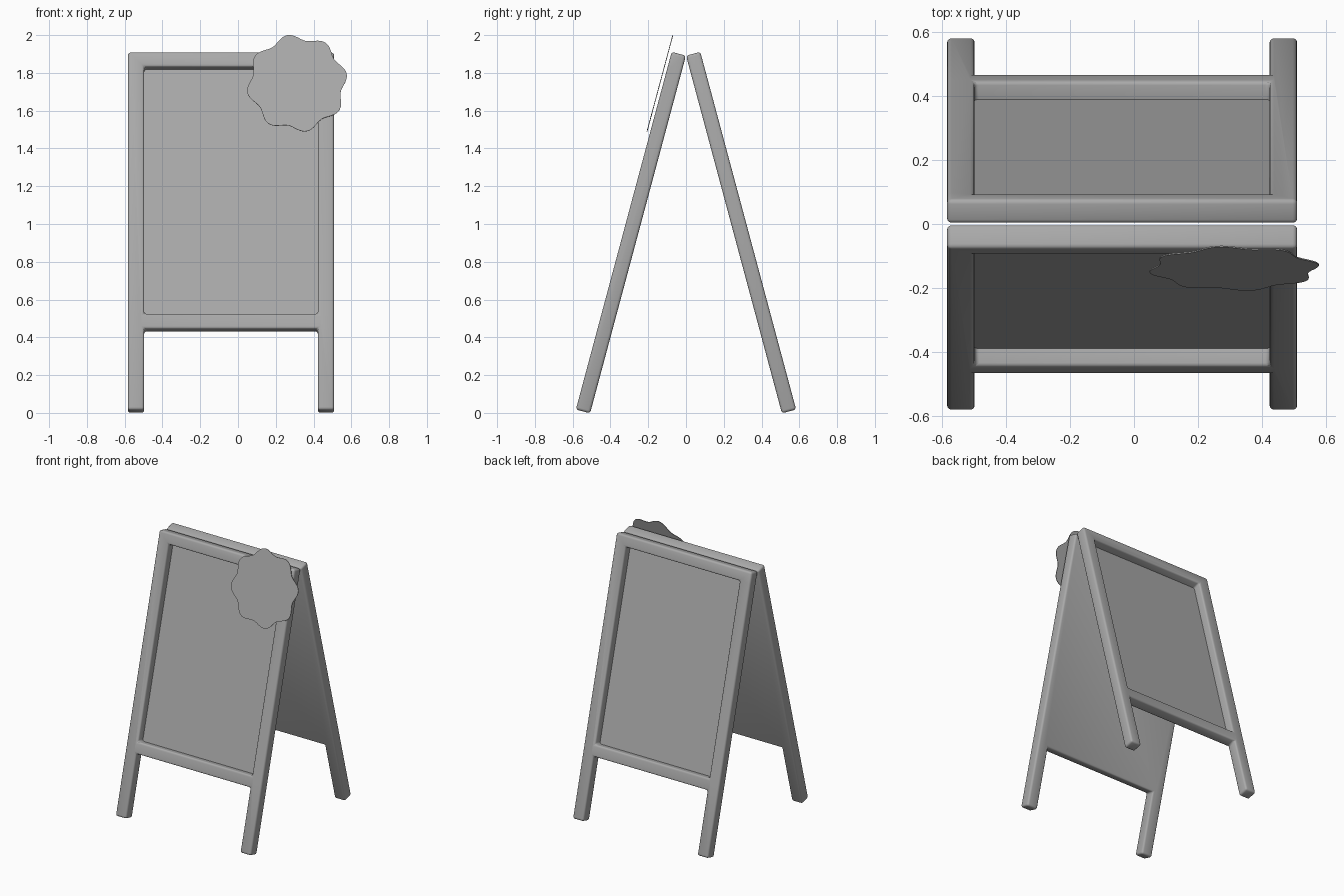
import bpy, bmesh
from math import radians, sin, cos, pi

cube = bpy.data.objects.get("Cube")
if cube:
    bpy.data.objects.remove(cube, do_unlink=True)

LEAN = radians(15)
THICK, RECESS = 0.078, 0.06
CENTRE_X = -0.037

grey = bpy.data.materials.new("plain grey")
grey.use_nodes = True
grey.diffuse_color = (0.4, 0.4, 0.4, 1)
grey.node_tree.nodes["Principled BSDF"].inputs["Base Color"].default_value = (0.4, 0.4, 0.4, 1)


def finish(name, bm, location, turn=0):
    bmesh.ops.recalc_face_normals(bm, faces=bm.faces)
    mesh = bpy.data.meshes.new(name)
    bm.to_mesh(mesh)
    bm.free()
    mesh.materials.append(grey)
    obj = bpy.data.objects.new(name, mesh)
    bpy.context.collection.objects.link(obj)
    obj.location = location
    obj.rotation_euler = (-LEAN, 0, turn)
    bpy.ops.object.select_all(action="DESELECT")
    obj.select_set(True)
    bpy.context.view_layer.objects.active = obj
    bpy.ops.object.shade_smooth_by_angle(angle=radians(35))
    return obj


def board(name, y, turn):
    """Framed board with two legs and a sunken writing panel."""
    xs = (-0.546, -0.46, 0.46, 0.546)
    zs = (0, 0.445, 0.527, 1.88, 1.96)
    bm = bmesh.new()
    grid = [[bm.verts.new((x, 0, z)) for x in xs] for z in zs]
    panel = None
    for r in range(len(zs) - 1):
        for c in range(len(xs) - 1):
            if (r, c) == (0, 1):
                continue  # gap between the legs
            face = bm.faces.new((grid[r][c], grid[r][c + 1],
                                 grid[r + 1][c + 1], grid[r + 1][c]))
            if (r, c) == (2, 1):
                panel = face

    # solid back, extruded from a copy of the front sheet
    sheet = list(bm.faces)
    copy = bmesh.ops.duplicate(bm, geom=list(bm.verts) + list(bm.edges) + sheet)["geom"]
    back = [f for f in copy if isinstance(f, bmesh.types.BMFace)]
    bmesh.ops.translate(bm, verts=list({v for f in back for v in f.verts}), vec=(0, THICK, 0))
    rims = [e for e in bm.edges if e.is_boundary]
    bmesh.ops.bridge_loops(bm, edges=rims)

    # sunken panel
    floor = bmesh.ops.extrude_discrete_faces(bm, faces=[panel])["faces"][0]
    bmesh.ops.translate(bm, verts=floor.verts, vec=(0, RECESS, 0))
    bmesh.ops.recalc_face_normals(bm, faces=bm.faces)

    # join coplanar faces, then round every edge but the panel's rim
    bmesh.ops.dissolve_limit(bm, angle_limit=radians(2), verts=bm.verts, edges=bm.edges)
    floor_edges = {e for e in bm.edges
                   if all(abs(v.co.y - RECESS) < 1e-4 for v in e.verts)}
    sharp = [e for e in bm.edges if e not in floor_edges
             and e.calc_face_angle(0) > radians(30)]
    bmesh.ops.bevel(bm, geom=sharp, offset=0.014, segments=3, profile=0.5,
                    affect="EDGES", clamp_overlap=True)
    return finish(name, bm, (CENTRE_X, y, 0.018), turn)


board("front_board", -0.583, 0)
board("back_board", 0.583, pi)

# Thin wavy badge floating just ahead of the front board
bm = bmesh.new()
COUNT, LOBES = 128, 8
outline = []
for i in range(COUNT):
    a = 2 * pi * i / COUNT
    r = 0.252 + 0.016 * cos(LOBES * (a - radians(101)))
    outline.append(bm.verts.new((r * cos(a), -0.002, r * sin(a))))
front = bm.faces.new(outline)
extruded = bmesh.ops.extrude_face_region(bm, geom=[front])["geom"]
bmesh.ops.translate(bm, verts=[v for v in extruded if isinstance(v, bmesh.types.BMVert)],
                    vec=(0, 0.004, 0))
if not any(f.normal.y or len(f.verts) == COUNT for f in bm.faces if f is front):
    bm.faces.new(outline)
finish("wavy_badge", bm, (0.3125, -0.138, 1.745))
